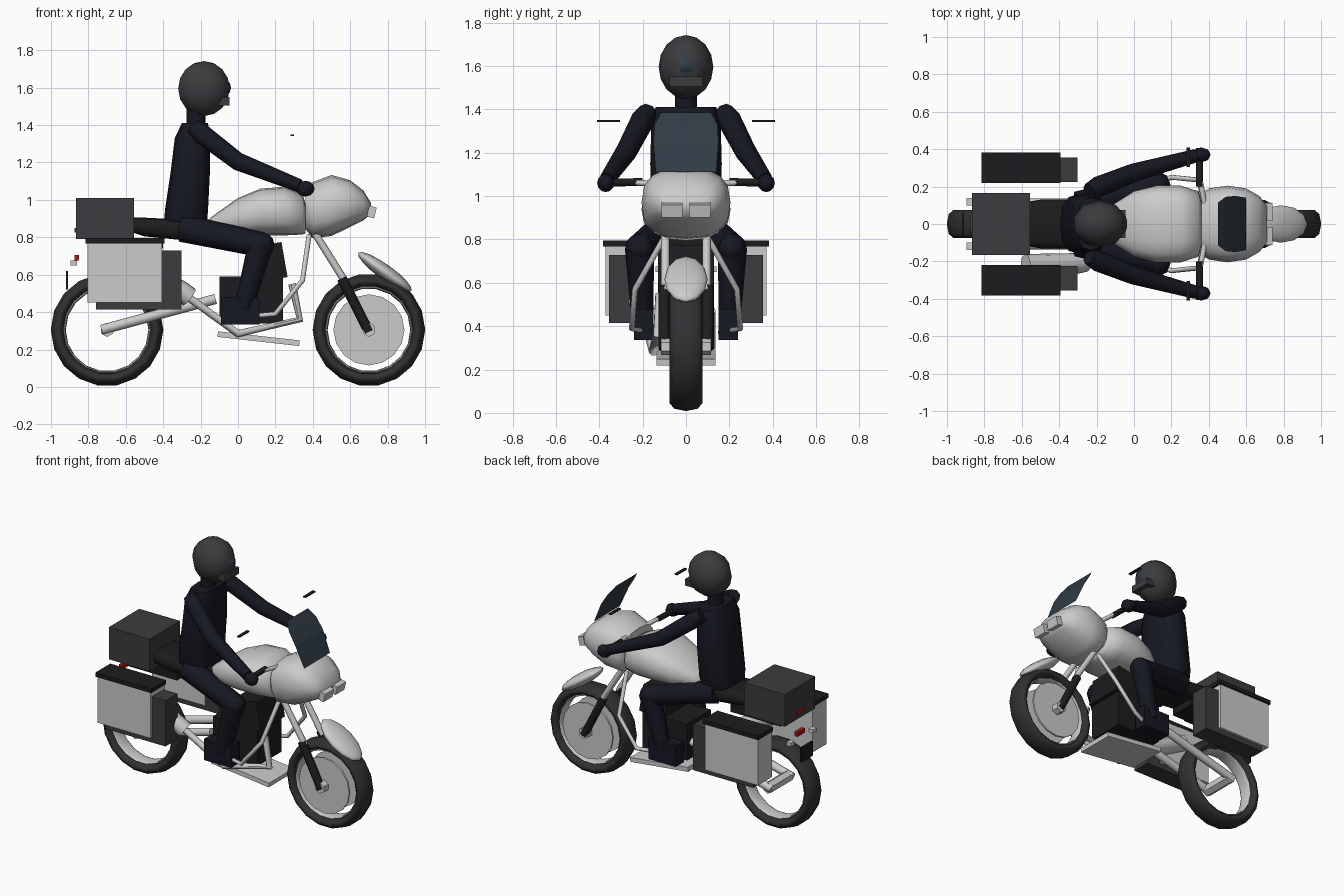
import bpy, bmesh, math
from mathutils import Vector

if "Cube" in bpy.data.objects:
    bpy.data.objects.remove(bpy.data.objects["Cube"])

def mat(name, r, g, b):
    m = bpy.data.materials.new(name)
    m.diffuse_color = (r, g, b, 1)
    m.use_nodes = True
    m.node_tree.nodes["Principled BSDF"].inputs["Base Color"].default_value = m.diffuse_color
    return m

BLACK = mat("black", .012, .012, .013)
RUBBER = mat("rubber", .03, .03, .032)
SUIT = mat("suit", .008, .009, .016)
DARK = mat("dark_grey", .045, .045, .05)
GLASS = mat("glass", .03, .045, .06)
RED = mat("red", .4, .01, .01)
PALE = mat("pale", .62, .62, .6)

def finish(o, name, m, smooth=None):
    o.name = name
    if m:
        o.data.materials.clear()
        o.data.materials.append(m)
    if smooth:
        bpy.ops.object.shade_smooth_by_angle(angle=math.radians(smooth))
    return o

def box(name, x, y, z, m=None, tilt=0):
    bpy.ops.mesh.primitive_cube_add(
        size=1, location=(sum(x) / 2, sum(y) / 2, sum(z) / 2), rotation=(0, tilt, 0))
    o = bpy.context.object
    o.scale = (x[1] - x[0], abs(y[1] - y[0]), z[1] - z[0])
    return finish(o, name, m)

def ball(name, c, s, m=None, tilt=0, seg=12, rings=8):
    bpy.ops.mesh.primitive_uv_sphere_add(
        segments=seg, ring_count=rings, radius=1, location=c, rotation=(0, tilt, 0))
    bpy.context.object.scale = s
    return finish(bpy.context.object, name, m, 50)

def disc(name, c, r, w, m=None, n=16):
    bpy.ops.mesh.primitive_cylinder_add(
        vertices=n, radius=r, depth=w, location=c, rotation=(math.pi / 2, 0, 0))
    return finish(bpy.context.object, name, m, 40)

def tube(name, pts, r, m=None, radii=None):
    cu = bpy.data.curves.new(name, 'CURVE')
    cu.dimensions = '3D'
    cu.bevel_depth, cu.bevel_resolution, cu.use_fill_caps = r, 2, True
    sp = cu.splines.new('POLY')
    sp.points.add(len(pts) - 1)
    for i, p in enumerate(pts):
        sp.points[i].co = (*p, 1)
        sp.points[i].radius = radii[i] if radii else 1
    o = bpy.data.objects.new(name, cu)
    bpy.context.collection.objects.link(o)
    bpy.ops.object.select_all(action='DESELECT')
    bpy.context.view_layer.objects.active = o
    o.select_set(True)
    bpy.ops.object.convert(target='MESH')
    return finish(bpy.context.object, name, m, 50)

def loft(name, rings, axis, m=None, n=16, power=2.6):
    """Rings are (position on axis, centre, half width in y, half height)."""
    bm = bmesh.new()
    loops = []
    for pos, c, hy, h in rings:
        loop = []
        for k in range(n):
            a = 2 * math.pi * k / n
            u, v = [math.copysign(abs(t) ** (2 / power), t) for t in (math.cos(a), math.sin(a))]
            co = (pos, hy * u, c + h * v) if axis == 'x' else (c + h * v, hy * u, pos)
            loop.append(bm.verts.new(co))
        loops.append(loop)
    for a, b in zip(loops, loops[1:]):
        for k in range(n):
            bm.faces.new((a[k], a[(k + 1) % n], b[(k + 1) % n], b[k]))
    bm.faces.new(loops[0])
    bm.faces.new(loops[-1])
    bmesh.ops.recalc_face_normals(bm, faces=bm.faces)
    me = bpy.data.meshes.new(name)
    bm.to_mesh(me)
    bm.free()
    o = bpy.data.objects.new(name, me)
    bpy.context.collection.objects.link(o)
    bpy.ops.object.select_all(action='DESELECT')
    bpy.context.view_layer.objects.active = o
    o.select_set(True)
    return finish(o, name, m, 60)

# Wheels: tyre, open rim and axle
for x, end in ((-.7, "rear"), (.7, "front")):
    for part, R, r, wide, m in (("tyre", .264, .037, 2.05, RUBBER), ("rim", .229, .008, 6, None)):
        bpy.ops.mesh.primitive_torus_add(
            major_radius=R, minor_radius=r, major_segments=18, minor_segments=8,
            location=(x, 0, .305), rotation=(math.pi / 2, 0, 0))
        bpy.context.object.scale = (1, 1, wide)
        finish(bpy.context.object, f"{end}_{part}", m, 50)
    disc(f"{end}_axle", (x, 0, .305), .038, .23, n=6)
for s in (-1, 1):
    disc("brake_disc", (.7, s * .06, .305), .19, .012)

# Front mudguard
ball("front_mudguard", (.785, 0, .615), (.175, .1, .04), tilt=.62)

# Bodywork
loft("tank", [(-.18, .85, .04, .025), (-.12, .87, .1, .055), (0, .91, .175, .1),
              (.12, .935, .205, .125), (.25, .94, .205, .13), (.345, .925, .175, .11),
              (.36, .9, .12, .08)], 'x')
loft("fairing", [(.36, .96, .165, .115), (.4, .945, .19, .15), (.5, .97, .205, .163),
                 (.6, .98, .19, .125), (.67, .97, .15, .08), (.71, .955, .1, .03)], 'x')
loft("seat", [(-.56, .865, .12, .04), (-.5, .855, .13, .05), (-.3, .84, .13, .055),
              (-.08, .82, .1, .05)], 'x', BLACK, 12, 4)

# Windscreen
me = bpy.data.meshes.new("windscreen")
rows = [(.6, 1.11, .14), (.54, 1.25, .15), (.49, 1.33, .145), (.45, 1.385, .115)]
verts = [(x, s * w, z) for x, z, w in rows for s in (-1, 1)]
me.from_pydata(verts, [], [(i, i + 1, i + 3, i + 2) for i in (0, 2, 4)])
me.materials.append(GLASS)
bpy.context.collection.objects.link(bpy.data.objects.new("windscreen", me))

# Engine and belly plate
box("engine_block", (-.1, .24), (-.13, .13), (.34, .59), BLACK)
box("cylinder_head", (.06, .25), (-.13, .13), (.57, .76), BLACK, -.17)
box("belly_plate", (-.11, .33), (-.135, .135), (.243, .273), None, .11)

# Exhaust on the near side
tube("exhaust_pipe", [(.29, -.12, .55), (.33, -.13, .36), (0, -.15, .285), (-.28, -.2, .49)], .022)
tube("silencer", [(-.26, -.2, .48), (-.3, -.21, .51), (-.58, -.215, .66)], .055)

# Paired chassis parts, luggage and limbs
for s in (-1, 1):
    tube("fork_upper", [(.40, s * .095, .84), (.575, s * .095, .56)], .02)
    tube("fork_lower", [(.555, s * .1, .58), (.7, s * .1, .295)], .027, BLACK)
    tube("swingarm", [(-.73, s * .11, .305), (-.12, s * .11, .47)], .027)
    tube("crash_bar", [(.38, s * .1, .81), (.345, s * .235, .57), (.2, s * .25, .39),
                       (-.02, s * .16, .37)], .014)
    tube("handlebar", [(.38, s * .1, 1.05), (.35, s * .25, 1.065), (.35, s * .39, 1.06)], .014)
    tube("grip", [(.35, s * .2, 1.065), (.35, s * .405, 1.06)], .018, BLACK)
    box("mirror", (.28, .30), (s * .305, s * .41), (1.342, 1.35), BLACK)
    box("headlight", (.695, .735), (s * .017, s * .113), (.905, .965), None, .25)
    # Panniers
    box("pannier", (-.805, -.405), (s * .22, s * .372), (.45, .77), PALE)
    box("pannier_lid", (-.815, -.392), (s * .22, s * .382), (.767, .795), BLACK)
    box("pannier_front_box", (-.76, -.302), (s * .225, s * .355), (.415, .728), DARK)
    box("rear_indicator", (-.895, -.86), (s * .1, s * .14), (.65, .675), None)
    # Rider limbs
    tube("arm", [(-.24, s * .175, 1.39), (-.19, s * .2, 1.35), (0, s * .275, 1.205),
                 (.33, s * .365, 1.075)], .055, SUIT, [.8, 1, .9, .65])
    ball("hand", (.36, s * .37, 1.06), (.05, .04, .042), SUIT, seg=8, rings=6)
    tube("thigh", [(-.3, s * .1, .85), (.13, s * .21, .76)], .075, SUIT, [1, .9])
    tube("shin", [(.12, s * .215, .76), (.03, s * .2, .42)], .068, SUIT, [1, .75])
    ball("knee", (.125, s * .212, .76), (.07, .068, .068), SUIT, seg=8, rings=6)
    box("boot", (-.09, .115), (s * .15, s * .24), (.335, .48), SUIT)

# Top case, tail and plate
box("top_case", (-.865, -.555), (-.165, .165), (.79, 1.01), DARK)
box("tail_frame", (-.78, -.4), (-.09, .09), (.74, .79), BLACK)
box("case_reflector", (-.875, -.86), (-.04, .04), (.825, .85), RED)
box("tail_light", (-.875, -.85), (-.04, .04), (.675, .705), RED)
box("rear_plate", (-.92, -.908), (-.06, .06), (.52, .62), BLACK)

# Rider body
loft("torso", [(.885, -.28, .14, .115), (.95, -.275, .16, .115), (1.15, -.255, .165, .105),
               (1.33, -.243, .16, .095), (1.41, -.23, .14, .07)], 'z', SUIT, 12, 3)
tube("neck", [(-.225, 0, 1.38), (-.225, 0, 1.5)], .05, SUIT)
ball("helmet", (-.182, 0, 1.595), (.145, .126, .147), DARK, seg=10, rings=8)
ball("visor", (-.09, 0, 1.6), (.056, .07, .05), GLASS, seg=10, rings=6)
box("chin_guard", (-.12, -.045), (-.075, .075), (1.505, 1.55), DARK)
